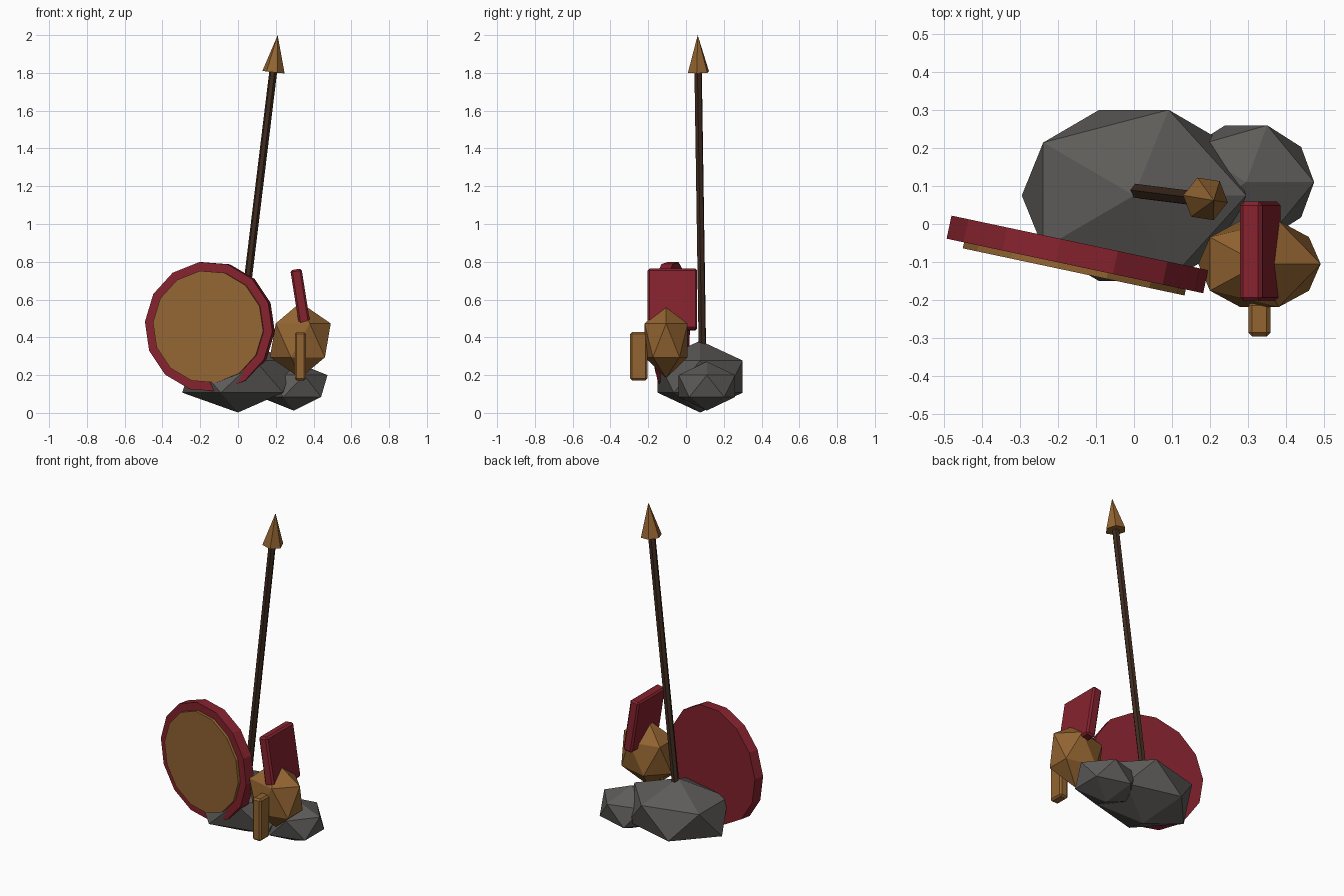
import bpy
import bmesh
from math import radians
from mathutils import Matrix, Vector

cube = bpy.data.objects.get("Cube")
if cube:
    bpy.data.objects.remove(cube, do_unlink=True)


def make_material(name, rgb):
    mat = bpy.data.materials.new(name)
    mat.use_nodes = True
    colour = (*rgb, 1.0)
    mat.diffuse_color = colour
    bsdf = mat.node_tree.nodes["Principled BSDF"]
    bsdf.inputs["Base Color"].default_value = colour
    bsdf.inputs["Roughness"].default_value = 0.9
    return mat


stone = make_material("grey stone", (0.11, 0.106, 0.1))
bronze = make_material("bronze", (0.29, 0.128, 0.031))
red = make_material("dark red", (0.235, 0.016, 0.027))
wood = make_material("dark wood", (0.05, 0.025, 0.014))


def finish(name, bm, mat, matrix):
    """Turn a bmesh into a flat-shaded object."""
    mesh = bpy.data.meshes.new(name)
    bm.to_mesh(mesh)
    bm.free()
    mesh.transform(matrix)
    mesh.materials.append(mat)
    obj = bpy.data.objects.new(name, mesh)
    bpy.context.collection.objects.link(obj)
    return obj


def boulder(name, centre, radii, mat):
    bm = bmesh.new()
    bmesh.ops.create_icosphere(bm, subdivisions=1, radius=1)
    finish(name, bm, mat, Matrix.LocRotScale(Vector(centre), None, Vector(radii)))


def block(name, centre, size, mat, lean=0):
    bm = bmesh.new()
    bmesh.ops.create_cube(bm, size=1, matrix=Matrix.Diagonal((*size, 1)))
    bmesh.ops.bevel(bm, geom=bm.edges[:], offset=0.01, segments=1, affect='EDGES')
    finish(name, bm, mat, Matrix.Translation(centre) @ Matrix.Rotation(lean, 4, 'Y'))


def rod(name, start, end, r1, r2, sides, mat, spin=0):
    """Tapered prism running between two points."""
    start, end = Vector(start), Vector(end)
    axis = end - start
    bm = bmesh.new()
    bmesh.ops.create_cone(bm, cap_ends=True, segments=sides, radius1=r1, radius2=r2,
                          depth=axis.length, matrix=Matrix.Rotation(spin, 4, 'Z'))
    bmesh.ops.remove_doubles(bm, verts=bm.verts[:], dist=0.0001)
    tilt = Vector((0, 0, 1)).rotation_difference(axis).to_matrix().to_4x4()
    finish(name, bm, mat, Matrix.Translation((start + end) / 2) @ tilt)


# Rocks
boulder("large_rock", (0, 0.075, 0.192), (0.33, 0.265, 0.19), stone)
boulder("small_rock", (0.295, 0.11, 0.142), (0.2, 0.176, 0.13), stone)

# Helmet with crest and nose guard
boulder("helmet", (0.33, -0.105, 0.384), (0.18, 0.134, 0.2), bronze)
block("helmet_crest", (0.332, -0.072, 0.6), (0.06, 0.262, 0.324), red, radians(-9))
block("nose_guard", (0.33, -0.25, 0.3), (0.058, 0.092, 0.256), bronze)

# Spear
rod("spear_shaft", (-0.003, 0.088, 0.25), (0.188, 0.064, 1.82), 0.021, 0.021, 6, wood, radians(21))
rod("spear_tip", (0.188, 0.066, 1.804), (0.21, 0.062, 2.0), 0.06, 0, 6, bronze, radians(21))


# Round shield, turned slightly and standing on edge
def disc(name, radius, back, front, mat):
    """Upright disc, with back and front measured along the facing direction."""
    bm = bmesh.new()
    bmesh.ops.create_cone(bm, cap_ends=True, segments=14, radius1=radius,
                          radius2=radius, depth=front - back)
    place = (Matrix.Translation((-0.149, -0.08, 0.456))
             @ Matrix.Rotation(radians(-12), 4, 'Z')
             @ Matrix.Rotation(radians(90), 4, 'X')
             @ Matrix.Translation((0, 0, (front + back) / 2))
             @ Matrix.Rotation(radians(8.5), 4, 'Z'))
    finish(name, bm, mat, place)


disc("shield_body", 0.346, -0.031, 0.031, red)
disc("shield_face", 0.299, 0, 0.047, bronze)
